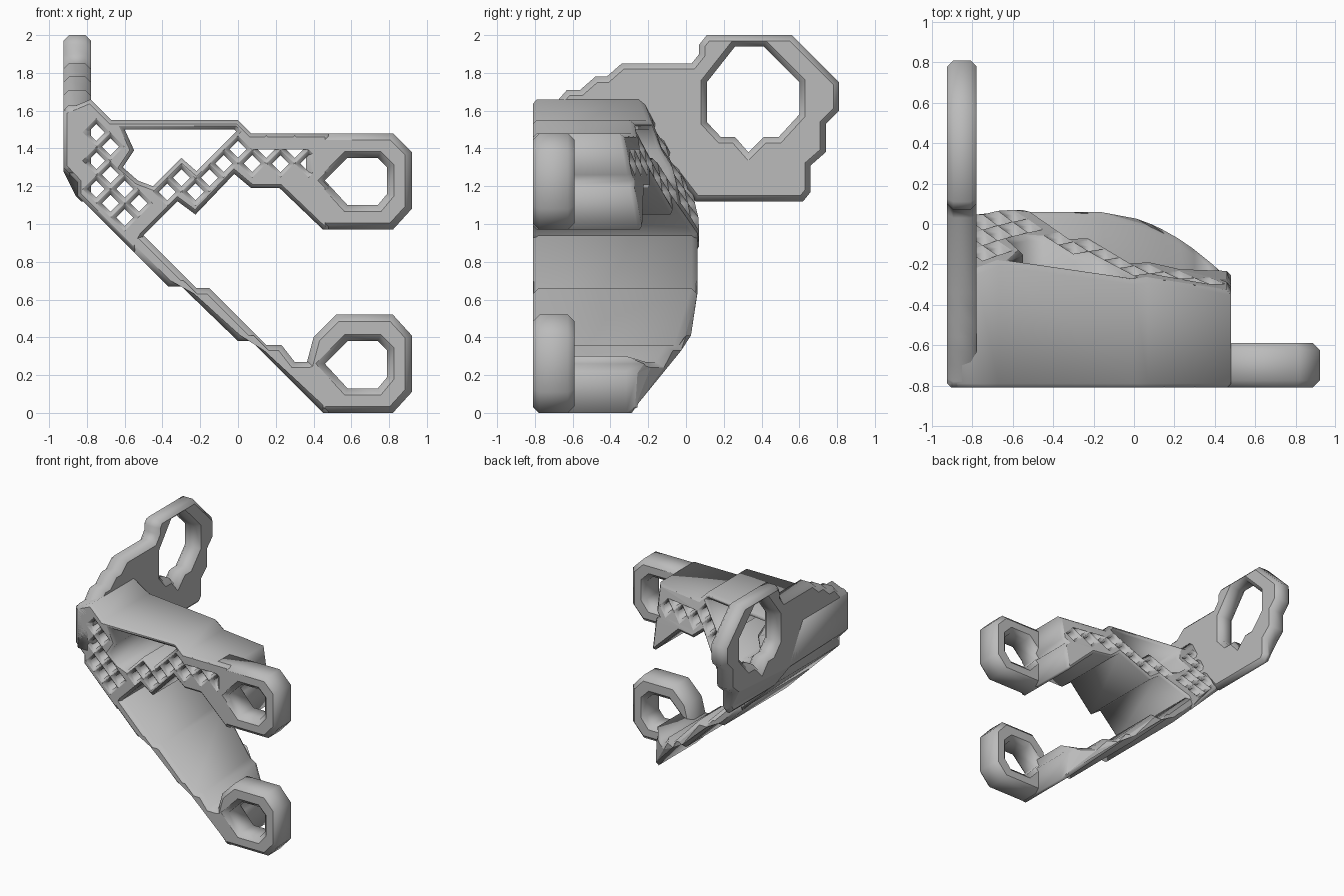
import bpy
import bmesh

cube = bpy.data.objects.get("Cube")
if cube:
    bpy.data.objects.remove(cube)

grey = bpy.data.materials.new("plain grey")
grey.use_nodes = True
GREY = (0.5, 0.5, 0.5, 1)
grey.diffuse_color = GREY
grey.node_tree.nodes["Principled BSDF"].inputs["Base Color"].default_value = GREY


def chamfered_plate(name, outlines, half, chamfer, place):
    """Extrude closed outlines (first solid, rest holes), chamfer both rims, place each vertex."""
    curve = bpy.data.curves.new(name, 'CURVE')
    curve.dimensions = '2D'
    curve.fill_mode = 'BOTH'
    curve.extrude = half - chamfer
    curve.bevel_depth = chamfer
    curve.bevel_resolution = 0
    curve.offset = -chamfer
    for outline in outlines:
        spline = curve.splines.new('POLY')
        spline.points.add(len(outline) - 1)
        for point, (a, b) in zip(spline.points, outline):
            point.co = (a, b, 0, 1)
        spline.use_cyclic_u = True
    helper = bpy.data.objects.new(name + "_curve", curve)
    bpy.context.collection.objects.link(helper)
    graph = bpy.context.evaluated_depsgraph_get()
    mesh = bpy.data.meshes.new_from_object(helper.evaluated_get(graph))
    bpy.data.objects.remove(helper)

    bm = bmesh.new()
    bm.from_mesh(mesh)
    bmesh.ops.remove_doubles(bm, verts=bm.verts, dist=0.0005)
    for v in bm.verts:
        v.co = place(*v.co)
    bmesh.ops.recalc_face_normals(bm, faces=bm.faces)
    bm.to_mesh(mesh)
    bm.free()
    mesh.materials.clear()
    mesh.materials.append(grey)
    mesh.name = name
    obj = bpy.data.objects.new(name, mesh)
    bpy.context.collection.objects.link(obj)
    return obj


FRONT, HALF = -0.81, 0.1


def swept_back(rear):
    """Stand the plate up with a flat front and a rear surface y = rear(x, z)."""
    def place(a, b, c):
        y = FRONT + HALF + c if c < 0 else rear(a, b) - HALF + c
        return a, y, b
    return place


def upper_rear(x, z):
    s = x + 0.7
    return min(0.07, -0.16 - 0.15 * s + (0.5 - 0.26 * s) * (1.5 - z))


def lower_rear(x, z):
    return 0.06 - 0.75 * max(0, x + 0.2) ** 2


# Upper frame with its diamond lattice
frame = [(-.925, 1.6), (-.925, 1.3), (-.85, 1.22), (-.85, 1.15), (-.55, .85), (-.5, .94),
         (-.32, 1.12), (-.225, 1.05), (-.02, 1.265), (.07, 1.19), (.22, 1.19), (.45, .97),
         (.48, .97), (.48, 1.2), (.45, 1.23), (.48, 1.26), (.48, 1.48), (.07, 1.48),
         (0, 1.55), (-.67, 1.55), (-.78, 1.66)]
window = [(-.6, 1.5), (-.55, 1.39), (-.61, 1.3), (-.53, 1.23), (-.45, 1.2), (-.3, 1.35),
          (-.22, 1.28), (-.01, 1.49), (-.02, 1.5)]
PITCH = 0.075
cells = [(-10, 0), (-9, -1), (-10, -2), (-9, -3), (-10, -4), (-8, -4), (-9, -5), (-7, -5), (-8, -6)]
centres = [(i * PITCH, 1.485 + j * PITCH) for i, j in cells]
# Zigzag row of openings along the rising beam and the upper arm
row = [1, 2, 1, 2, 3, 4, 3, 4, 3, 4, 3]
centres += [((k - 5) * PITCH, 1.095 + h * PITCH) for k, h in enumerate(row)]
R = 0.045
diamonds = [[(x - R, z), (x, z - R), (x + R, z), (x, z + R)] for x, z in centres]
chamfered_plate("upper_lattice_frame", [frame, window] + diamonds, HALF, 0.02,
                swept_back(upper_rear))

# Sloping lower arm
lower = [(-.62, .92), (-.37, .67), (-.3, .67), (0, .38), (.07, .38), (.45, 0), (.48, 0),
         (.48, .22), (.45, .26), (.48, .3), (.37, .27), (.3, .27), (.23, .36), (.15, .36),
         (-.15, .66), (-.22, .66), (-.52, .96)]
chamfered_plate("lower_arm", [lower], HALF, 0.03, swept_back(lower_rear))

# Two front lugs, each with a pointed opening
eye = [(.46, .26), (.58, .38), (.74, .38), (.79, .33), (.79, .19), (.74, .13), (.58, .13)]
tail = [(.45, 0), (.82, 0), (.92, .11), (.92, .41), (.82, .52)]
lugs = {"lower_lug": (0, tail + [(.52, .52), (.4, .4), (.36, .25), (.36, .09)]),
        "upper_lug": (.97, tail + [(.36, .51), (.36, .09)])}
for name, (lift, outline) in lugs.items():
    if lift:
        outline = [(x, min(z, .51)) for x, z in outline]
    raised = [[(x, z + lift) for x, z in loop] for loop in (outline, eye)]
    chamfered_plate(name, raised, 0.11, 0.035, lambda a, b, c: (a, c - 0.7, b))

# Side plate with the large rear ring
side = [(-.81, 1.6), (-.78, 1.63), (-.7, 1.63), (-.63, 1.71), (-.56, 1.71), (-.48, 1.78),
        (-.42, 1.78), (-.34, 1.85), (.03, 1.85), (.07, 1.9), (.07, 1.95), (.11, 2), (.56, 2),
        (.81, 1.75), (.81, 1.6), (.74, 1.53), (.74, 1.38), (.66, 1.31), (.66, 1.17),
        (.62, 1.12), (.05, 1.12), (-.05, 1.25), (-.81, 1.27)]
ring = [(.26, 1.94), (.41, 1.94), (.6, 1.75), (.6, 1.58), (.49, 1.46), (.41, 1.46),
        (.33, 1.38), (.26, 1.46), (.185, 1.46), (.11, 1.54), (.11, 1.75)]


def stand_sideways(a, b, c):
    # The outer face leans inward near the bottom
    lean = 0.065 if b < 1.24 and c < 0 else 0
    return c - 0.852 + lean, a, b


chamfered_plate("side_ring_plate", [side, ring], 0.073, 0.03, stand_sideways)
